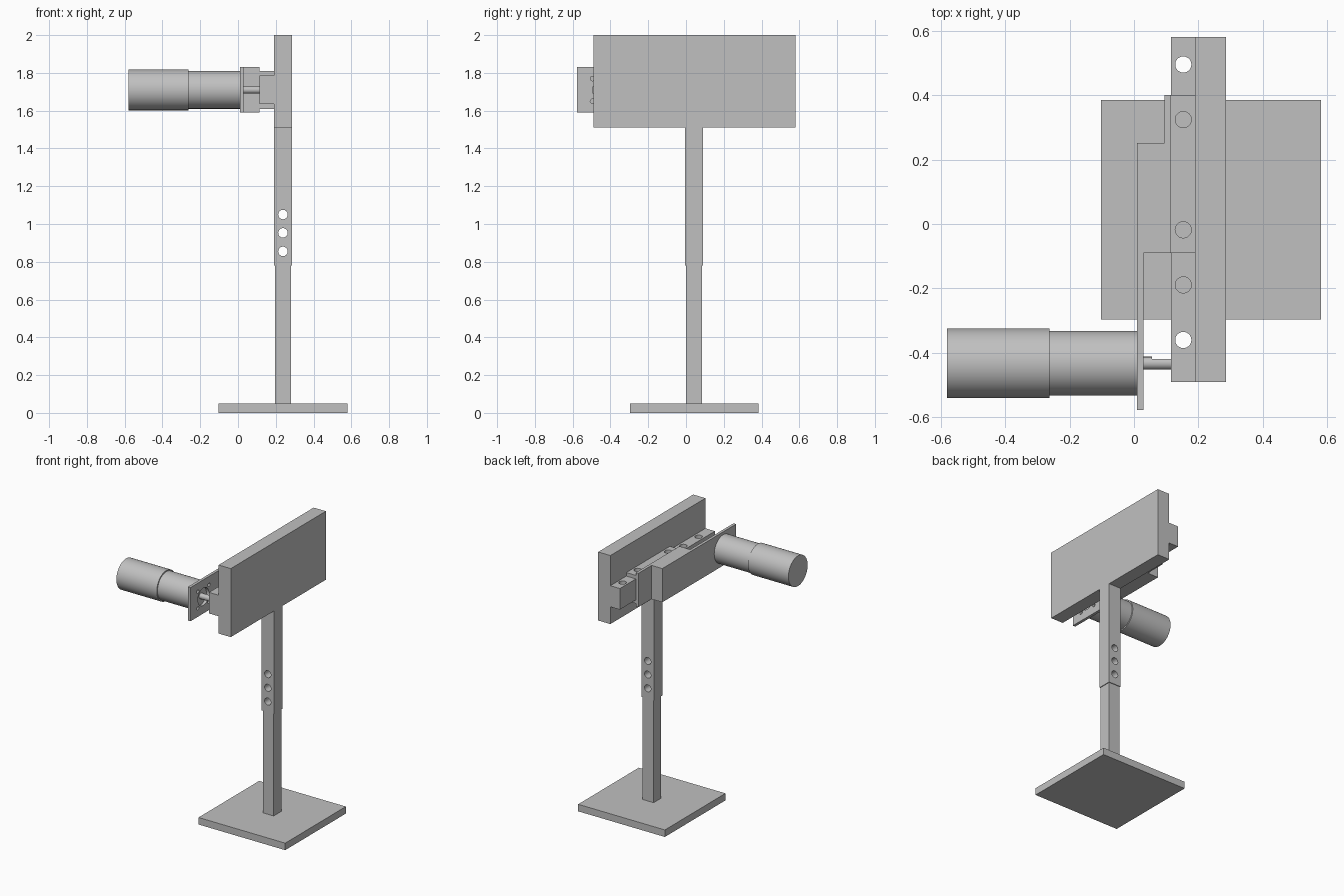
import bpy, bmesh
from math import pi, radians
from mathutils import Matrix, Vector

cube = bpy.data.objects.get("Cube")
if cube:
    bpy.data.objects.remove(cube, do_unlink=True)

grey = bpy.data.materials.new("plain_grey")
grey.use_nodes = True
COLOUR = (0.53, 0.53, 0.53, 1)
grey.diffuse_color = COLOUR
grey.node_tree.nodes["Principled BSDF"].inputs["Base Color"].default_value = COLOUR

TURN = {"x": Matrix.Rotation(pi / 2, 4, "Y"),
        "y": Matrix.Rotation(pi / 2, 4, "X"),
        "z": Matrix.Identity(4)}


def finish(name, bm):
    bmesh.ops.recalc_face_normals(bm, faces=bm.faces)
    mesh = bpy.data.meshes.new(name)
    bm.to_mesh(mesh)
    bm.free()
    mesh.materials.append(grey)
    obj = bpy.data.objects.new(name, mesh)
    bpy.context.collection.objects.link(obj)
    return obj


def box(name, x, y, z):
    bm = bmesh.new()
    bmesh.ops.create_cube(bm, size=1)
    for v in bm.verts:
        v.co = [a + (b - a) * (c + 0.5) for (a, b), c in zip((x, y, z), v.co)]
    return finish(name, bm)


def rods(name, axis, centres, radius, length, sides=48):
    """One or more cylinders along an axis, in one mesh."""
    bm = bmesh.new()
    for c in centres:
        bmesh.ops.create_cone(bm, cap_ends=True, segments=sides, radius1=radius,
                              radius2=radius, depth=length,
                              matrix=Matrix.Translation(Vector(c)) @ TURN[axis])
    return finish(name, bm)


def prism(name, outline, z0, z1):
    """Extrude a plan outline upward."""
    bm = bmesh.new()
    face = bm.faces.new([bm.verts.new((x, y, z0)) for x, y in outline])
    ext = bmesh.ops.extrude_face_region(bm, geom=[face])
    bmesh.ops.translate(bm, vec=(0, 0, z1 - z0),
                        verts=[g for g in ext["geom"] if isinstance(g, bmesh.types.BMVert)])
    return finish(name, bm)


def cut(obj, cutter):
    mod = obj.modifiers.new("cut", "BOOLEAN")
    mod.operation, mod.solver, mod.object = "DIFFERENCE", "EXACT", cutter
    bpy.context.view_layer.update()
    baked = bpy.data.meshes.new_from_object(
        obj.evaluated_get(bpy.context.evaluated_depsgraph_get()))
    obj.modifiers.clear()
    obj.data = baked
    bpy.data.objects.remove(cutter, do_unlink=True)


# Stand: base, inner post and outer sleeve with adjustment holes
PX, PY = 0.238, 0.043
box("base_plate", (-0.103, 0.58), (-0.297, 0.385), (0, 0.05))
box("lower_post", (PX - 0.043, PX + 0.043), (PY - 0.043, PY + 0.043), (0.05, 0.79))
sleeve = box("upper_post", (PX - 0.048, PX + 0.048), (PY - 0.048, PY + 0.048), (0.78, 1.512))
cut(sleeve, rods("holes", "y", [(PX, PY, z) for z in (0.855, 0.953, 1.05)], 0.025, 0.3))

# Tall panel and the drilled rail on its side
MID = 1.71
box("panel", (0.19, 0.286), (-0.49, 0.58), (1.512, 2))
rail = box("rail", (0.115, 0.19), (-0.49, 0.58), (MID - 0.075, MID + 0.075))
HX = 0.153
cut(rail, rods("holes", "z", [(HX, 0.495 - 0.171 * i, MID) for i in range(6)], 0.025, 0.4))

# Bracket: stepped web with a thin motor plate, and two flanges clamping the rail
MY = -0.432
web = prism("bracket_web", [(0.01, -0.578), (0.03, -0.578), (0.03, -0.09), (0.115, -0.09),
                            (0.115, 0.4), (0.095, 0.4), (0.095, 0.252), (0.01, 0.252)],
            MID - 0.12, MID + 0.12)
cut(web, rods("hole", "x", [(0.02, MY, MID)], 0.062, 0.06))
cut(web, rods("holes", "x", [(0.02, MY + a * 0.063, MID + b * 0.06)
                             for a in (-1, 1) for b in (-1, 1)], 0.012, 0.06, 24))
for name, side in (("upper_flange", 1), ("lower_flange", -1)):
    zs = sorted((MID + side * 0.075, MID + side * 0.1))
    flange = box(name, (0.115, 0.19), (-0.09, 0.4), zs)
    cut(flange, rods("holes", "z", [(HX, y, MID) for y in (0.324, -0.018)], 0.025, 0.4))

# Motor with gearbox and flattened shaft
body = rods("motor_body", "x", [(-0.421, MY, MID)], 0.108, 0.318, 64)
gearbox = rods("gearbox", "x", [(-0.126, MY, MID)], 0.1, 0.272, 64)
shaft = rods("motor_shaft", "x", [(0.062, MY, MID)], 0.02, 0.106, 32)
cut(shaft, box("flat", (0.056, 0.2), (MY + 0.013, MY + 0.1), (MID - 0.1, MID + 0.1)))

# Smooth the round surfaces, keeping edges sharp
bpy.ops.object.select_all(action="DESELECT")
for obj in (body, gearbox, shaft, sleeve, rail, web):
    obj.select_set(True)
    bpy.context.view_layer.objects.active = obj
bpy.ops.object.shade_smooth_by_angle(angle=radians(30))
